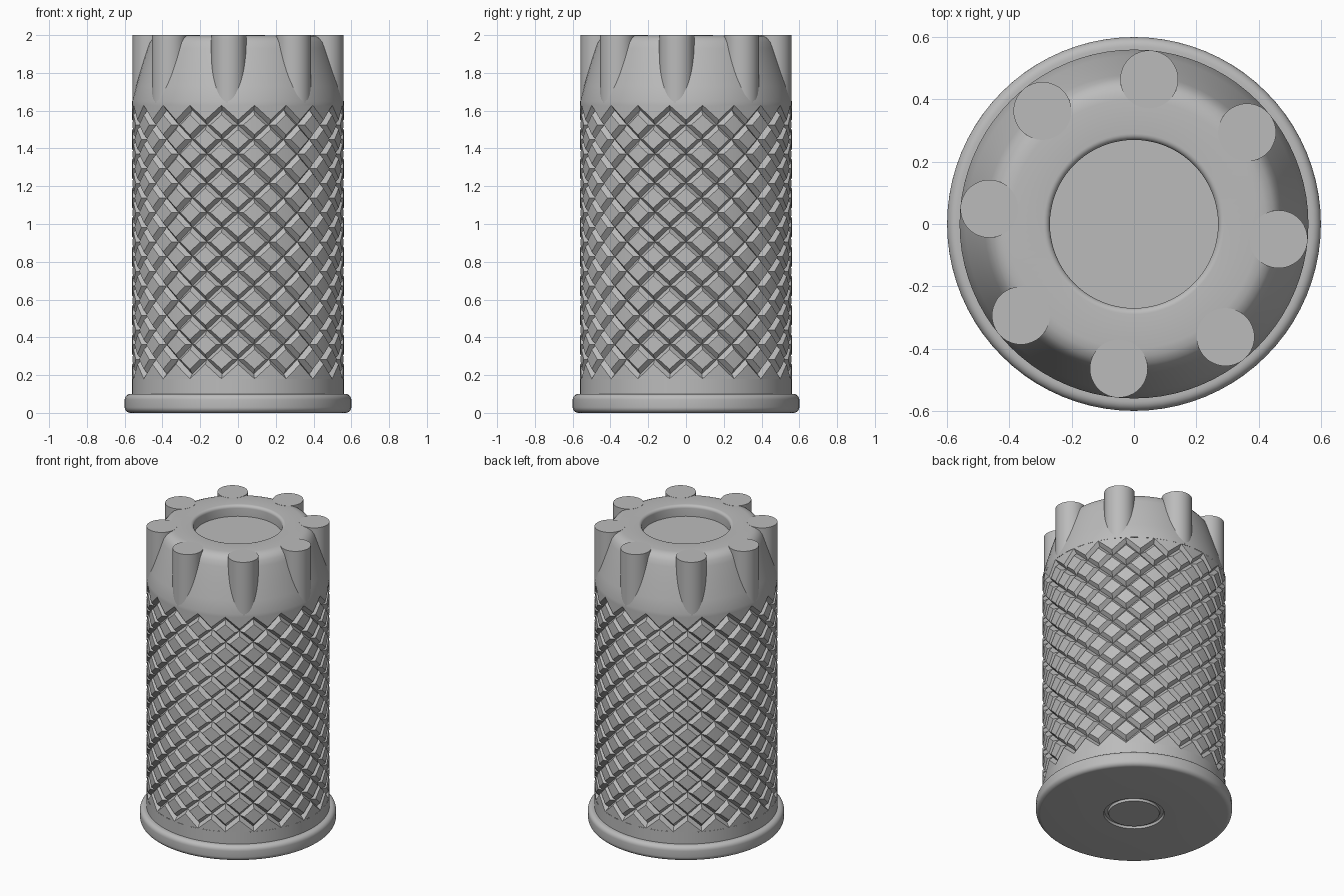
import bpy, bmesh, math

cube = bpy.data.objects.get("Cube")
if cube:
    bpy.data.objects.remove(cube)

metal = bpy.data.materials.new("grey metal")
metal.use_nodes = True
GREY = (0.5, 0.5, 0.5, 1)
metal.diffuse_color = GREY
metal.node_tree.nodes["Principled BSDF"].inputs["Base Color"].default_value = GREY

R = 0.56                    # body radius
COLS, ROWS = 40, 18         # half-cells of the knurl around and up
Z0, Z1 = 0.206, 1.603       # lowest and highest groove crossings
INSET, DEPTH = 0.33, 0.026  # groove half width (in half-cells) and depth
STEP = (Z1 - Z0) / ROWS
LOW, HIGH = Z0 - INSET * STEP, Z1 + INSET * STEP


def polar(r, angle, z):
    return (r * math.cos(angle), r * math.sin(angle), z)


def finish(bm, name):
    bmesh.ops.remove_doubles(bm, verts=bm.verts, dist=0.0001)
    bmesh.ops.recalc_face_normals(bm, faces=bm.faces)
    mesh = bpy.data.meshes.new(name)
    bm.to_mesh(mesh)
    bm.free()
    mesh.materials.append(metal)
    obj = bpy.data.objects.new(name, mesh)
    bpy.context.collection.objects.link(obj)
    bpy.ops.object.select_all(action="DESELECT")
    obj.select_set(True)
    bpy.context.view_layer.objects.active = obj
    bpy.ops.object.shade_smooth_by_angle(angle=math.radians(28))
    return obj


def lathe(name, profile, sides=80):
    bm = bmesh.new()
    verts = [bm.verts.new((r, 0, z)) for r, z in profile]
    edges = [bm.edges.new(pair) for pair in zip(verts, verts[1:])]
    bmesh.ops.spin(bm, geom=verts + edges, axis=(0, 0, 1), cent=(0, 0, 0),
                   angle=2 * math.pi, steps=sides, use_duplicate=False)
    return finish(bm, name)


def arc(cx, cz, r, start, end, n=6):
    return [(cx + r * math.cos(math.radians(start + (end - start) * k / n)),
             cz + r * math.sin(math.radians(start + (end - start) * k / n)))
            for k in range(n + 1)]


# Base flange with rounded edges, ring groove underneath, and lower shaft
lathe("base_flange",
      [(0, 0), (0.155, 0), (0.16, 0.015), (0.18, 0.015), (0.185, 0)]
      + arc(0.57, 0.03, 0.03, -90, 0) + arc(0.57, 0.07, 0.03, 0, 90)
      + [(R, 0.1), (R, LOW)])

# Tapered head with rounded shoulder and round pocket
lathe("head",
      [(R, HIGH), (R, 1.65), (0.54, 1.73), (0.508, 1.84), (0.48, 1.93),
       (0.468, 1.962), (0.45, 1.984), (0.425, 1.996), (0.4, 1.999)]
      + arc(0.29, 1.979, 0.02, 90, 180)
      + [(0.27, 1.925), (0, 1.925)])

# Knurled grip: diamonds separated by crossing V grooves
bm = bmesh.new()


def point(i, j, depth=0):
    angle = -math.pi / 2 + 2 * math.pi * i / COLS
    return bm.verts.new(polar(R - depth, angle, Z0 + j * STEP))


def face(*points):
    bm.faces.new([point(*p) for p in points])


side = 1 - INSET
for j in range(ROWS + 1):
    for i in range(j % 2, COLS, 2):
        if 0 < j < ROWS:
            # whole diamond with four sloping walls
            ring = [(1, 0), (0, 1), (-1, 0), (0, -1)]
            for (a, b), (c, d) in zip(ring, ring[1:] + ring[:1]):
                p, q = (i + a * side, j + b * side), (i + c * side, j + d * side)
                face((i, j), p, q)
                face(p, (i + a, j + b, DEPTH), (i + c, j + d, DEPTH), q)
        else:
            # pointed border where the grooves run out
            up = 1 if j == 0 else -1
            tip, edge = (i, j + up * side), j - up * INSET
            for s in (-1, 1):
                corner = (i + s, edge)
                face(tip, corner, (i, edge))
                face(tip, (i, j + up, DEPTH), (i + s, j, DEPTH), corner)
finish(bm, "knurled_grip")

# Eight round lugs around the head
for k in range(8):
    x, y, z = polar(0.467, math.radians(84 + 45 * k), 1.82)
    bpy.ops.mesh.primitive_cylinder_add(vertices=48, radius=0.093, depth=0.36,
                                        location=(x, y, z))
    lug = bpy.context.object
    lug.name = f"lug_{k + 1}"
    lug.data.materials.append(metal)
    bpy.ops.object.shade_smooth_by_angle(angle=math.radians(30))
